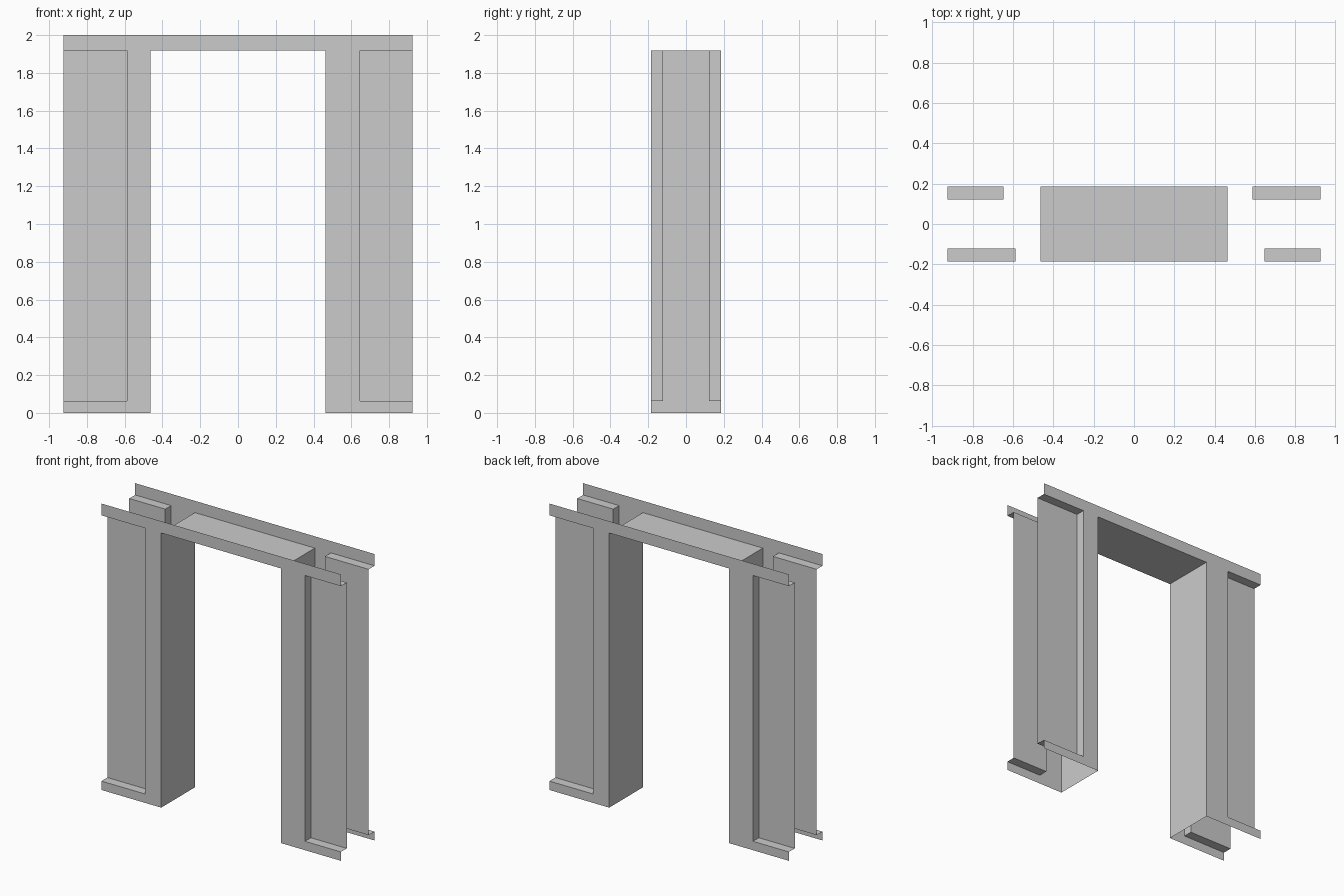
import bpy, bmesh, math
from mathutils import Matrix

if "Cube" in bpy.data.objects:
    bpy.data.objects.remove(bpy.data.objects["Cube"])

W, IN, D, DI = 0.925, 0.463, 0.186, 0.121   # half width, half opening, outer / recessed depth
H, TOP, BOT = 2.0, 1.918, 0.062             # height, head line, sill line


def sheet(name, quads):
    bm = bmesh.new()
    for q in quads:
        bm.faces.new([bm.verts.new(p) for p in q])
    bmesh.ops.remove_doubles(bm, verts=bm.verts, dist=1e-5)
    me = bpy.data.meshes.new(name)
    bm.to_mesh(me)
    bm.free()
    ob = bpy.data.objects.new(name, me)
    bpy.context.collection.objects.link(ob)
    return ob


def rect(x0, x1, z0, z1, y):
    # upright rectangle facing -y
    return [(x0, y, z0), (x1, y, z0), (x1, y, z1), (x0, y, z1)]


def ledge(x0, x1, z, up):
    q = [(x0, -D, z), (x1, -D, z), (x1, -DI, z), (x0, -DI, z)]
    return q if up else q[::-1]


def leg(side, r):
    # casing face beside an open-ended recess; r is where the recess begins
    flat = sorted((side * IN, side * r))
    out = sorted((side * r, side * W))
    x = side * r
    cheek = [(x, -D, BOT), (x, -DI, BOT), (x, -DI, TOP), (x, -D, TOP)]
    return [rect(*flat, 0, BOT, -D), rect(*flat, BOT, TOP, -D),
            rect(*out, 0, BOT, -D), rect(*out, BOT, TOP, -DI),
            ledge(*out, BOT, True), ledge(*out, TOP, False),
            cheek if side > 0 else cheek[::-1]]


# front and back casings: the back one is the front turned half round
for name, turn in (("front", 0), ("back", math.pi)):
    xs = [-W, -0.587, -IN, IN, 0.647, W]
    head = [rect(a, b, TOP, H, -D) for a, b in zip(xs, xs[1:])]
    ob = sheet(name + "_casing", leg(-1, 0.587) + leg(1, 0.647) + head)
    ob.data.transform(Matrix.Rotation(turn, 4, 'Z'))

# lining of the opening: two jambs and the underside of the head
path = [(-IN, 0), (-IN, TOP), (IN, TOP), (IN, 0)]
sheet("opening_lining", [[(a[0], -D, a[1]), (b[0], -D, b[1]), (b[0], D, b[1]), (a[0], D, a[1])]
                         for a, b in zip(path, path[1:])])
